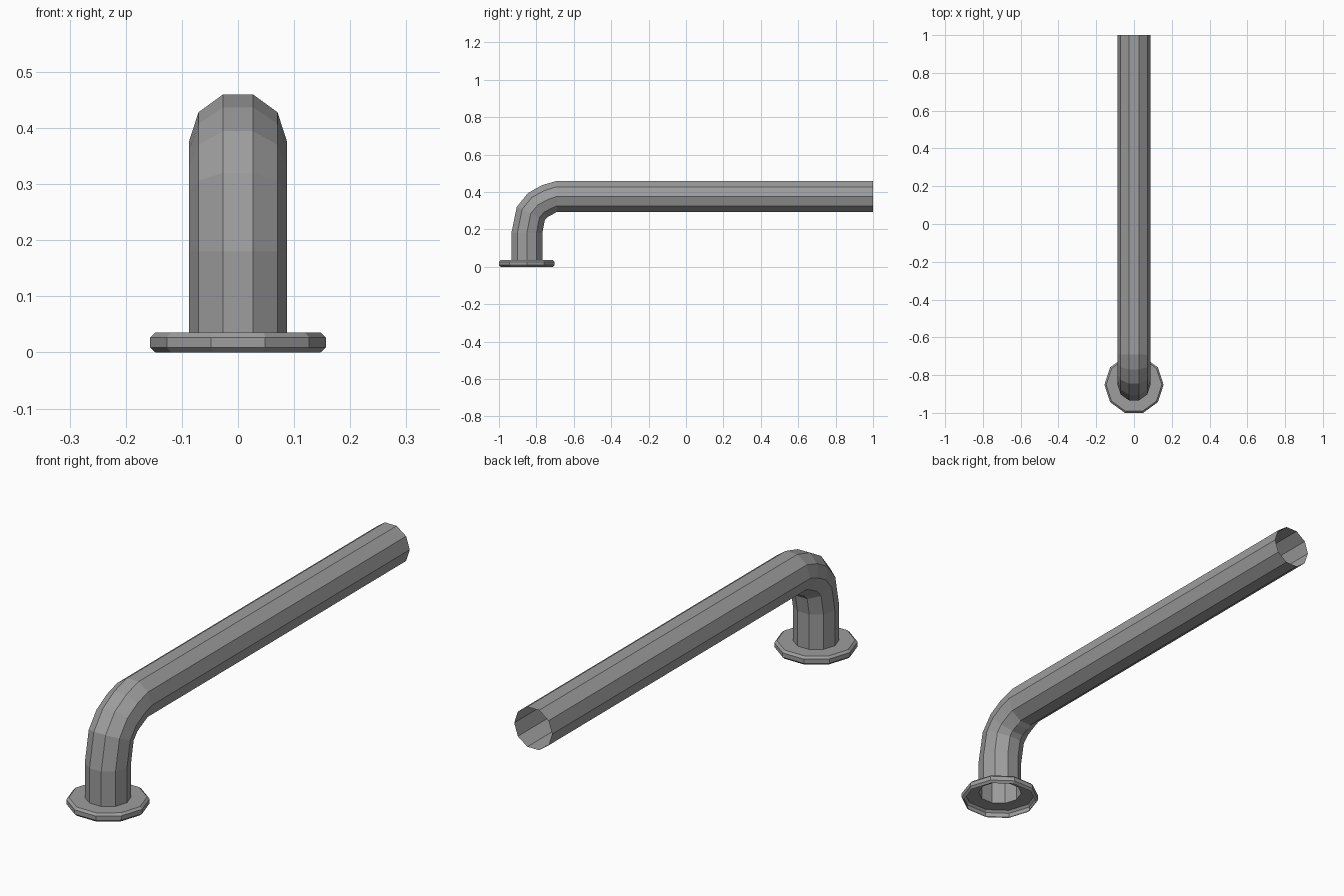
import bpy, bmesh, math
from mathutils import Vector

cube = bpy.data.objects.get("Cube")
if cube:
    bpy.data.objects.remove(cube, do_unlink=True)

SIDES = 10
LEG_Y = -0.851
PIPE_R = 0.087

grey = bpy.data.materials.new("grey_metal")
grey.use_nodes = True
colour = (0.34, 0.34, 0.34, 1)
grey.diffuse_color = colour
grey.node_tree.nodes["Principled BSDF"].inputs["Base Color"].default_value = colour


def loft(name, rings):
    """Open shell through rings of (y, z, tilt in degrees from level, radius)."""
    bm = bmesh.new()
    previous = None
    for y, z, tilt, radius in rings:
        t = math.radians(tilt)
        across = Vector((1, 0, 0))
        inward = Vector((0, math.cos(t), -math.sin(t)))
        ring = []
        for i in range(SIDES):
            a = math.tau * i / SIDES
            offset = across * math.cos(a) + inward * math.sin(a)
            ring.append(bm.verts.new(Vector((0, y, z)) + offset * radius))
        if previous:
            for i in range(SIDES):
                j = (i + 1) % SIDES
                bm.faces.new((previous[i], previous[j], ring[j], ring[i]))
        previous = ring
    mesh = bpy.data.meshes.new(name)
    bm.to_mesh(mesh)
    bm.free()
    mesh.materials.append(grey)
    obj = bpy.data.objects.new(name, mesh)
    bpy.context.collection.objects.link(obj)
    return obj


# Bent pipe: upright leg, elbow, long level run, open at both ends
path = [(LEG_Y, 0.036, 0), (LEG_Y, 0.18, 0), (-0.83, 0.285, 25),
        (-0.792, 0.331, 50), (-0.739, 0.36, 68), (-0.69, 0.377, 90), (1, 0.377, 90)]
loft("bent_pipe", [(y, z, tilt, PIPE_R) for y, z, tilt in path])

# Flange: bevelled rim with a top plate, hollow underneath
profile = [(0.147, 0), (0.1565, 0.009), (0.1565, 0.027), (0.147, 0.036), (PIPE_R, 0.036)]
loft("base_flange", [(LEG_Y, z, 0, radius) for radius, z in profile])
